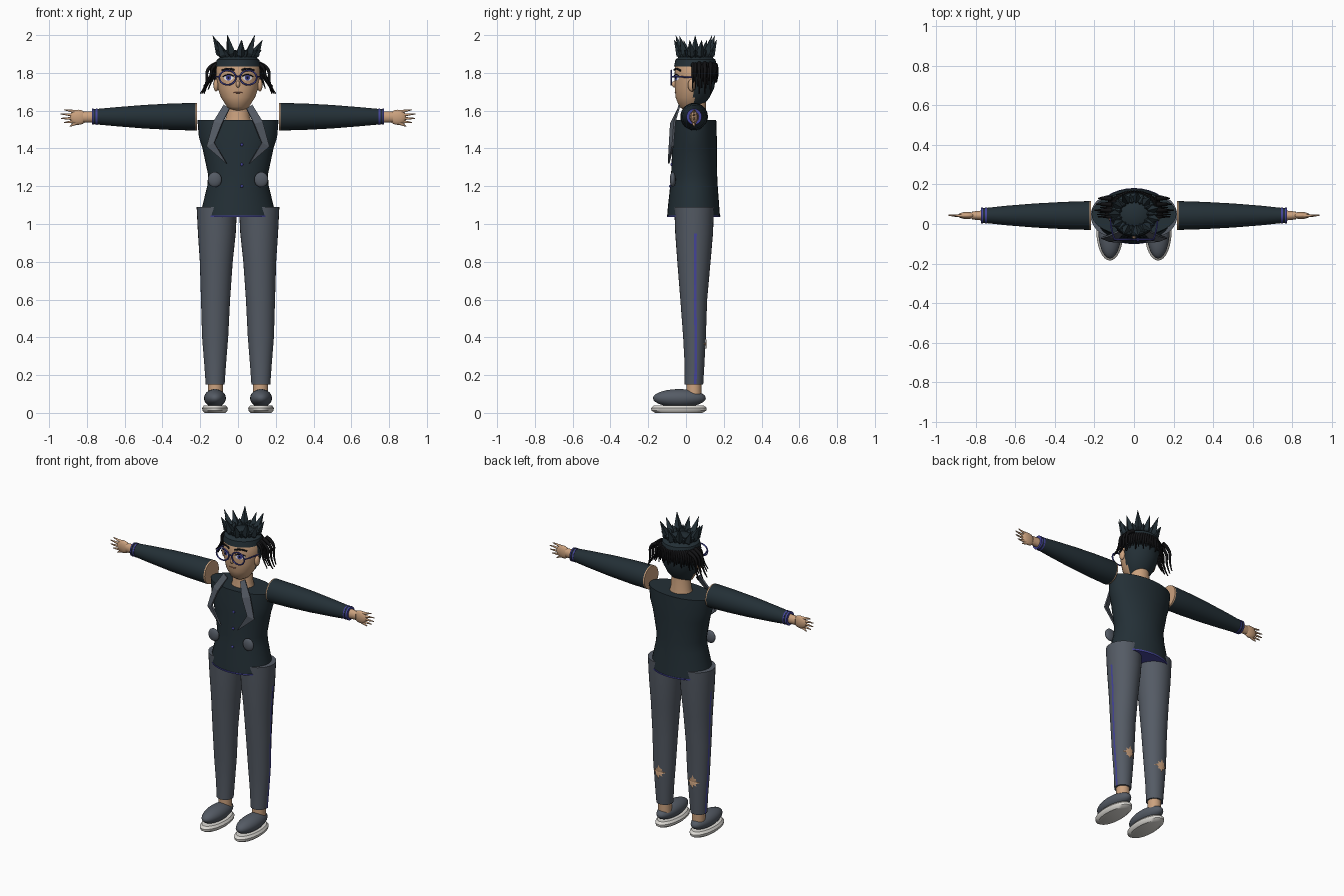
import bpy, bmesh, math
from math import sin, cos, pi, sqrt
from mathutils import Vector

cube = bpy.data.objects.get("Cube")
if cube:
    bpy.data.objects.remove(cube)


def material(name, rgb):
    m = bpy.data.materials.new(name)
    m.use_nodes = True
    m.diffuse_color = (*rgb, 1)
    m.node_tree.nodes["Principled BSDF"].inputs["Base Color"].default_value = (*rgb, 1)
    return m


SLATE = material("dark slate", (0.017, 0.029, 0.037))
GREY = material("blue grey", (0.09, 0.105, 0.13))
SKIN = material("skin", (0.6, 0.36, 0.21))
BLACK = material("black hair", (0.006, 0.006, 0.007))
BLUE = material("deep blue", (0.06, 0.06, 0.33))
CREAM = material("sole cream", (0.72, 0.7, 0.66))
WHITE = material("eye white", (0.8, 0.8, 0.85))
LIP = material("lip brown", (0.3, 0.13, 0.09))


def finish(name, bm, *mats, rule=None, smooth=True):
    bmesh.ops.recalc_face_normals(bm, faces=bm.faces)
    me = bpy.data.meshes.new(name)
    for f in bm.faces:
        f.smooth = smooth
        if rule:
            f.material_index = rule(f)
    # hard edges where the surface turns sharply
    for e in bm.edges:
        if len(e.link_faces) == 2 and e.calc_face_angle(0) > 0.7:
            e.smooth = False
    bm.to_mesh(me)
    bm.free()
    for m in mats:
        me.materials.append(m)
    ob = bpy.data.objects.new(name, me)
    bpy.context.collection.objects.link(ob)
    return ob


def loft(name, rings, *mats, axis="z", n=32, rule=None):
    """Ellipse stack; ring = (height, centre a, centre b, radius a, radius b)."""
    bm = bmesh.new()
    loops = []
    for h, ca, cb, ra, rb in rings:
        pts = [(ca + ra * cos(2 * pi * i / n), cb + rb * sin(2 * pi * i / n)) for i in range(n)]
        loops.append([bm.verts.new((a, b, h) if axis == "z" else (h, a, b)) for a, b in pts])
    for lo, hi in zip(loops, loops[1:]):
        for i in range(n):
            j = (i + 1) % n
            bm.faces.new((lo[i], lo[j], hi[j], hi[i]))
    bm.faces.new(loops[0])
    bm.faces.new(loops[-1])
    return finish(name, bm, *mats, rule=rule)


def ball(name, loc, size, mat):
    bm = bmesh.new()
    bmesh.ops.create_uvsphere(bm, u_segments=24, v_segments=14, radius=1)
    bmesh.ops.scale(bm, vec=size, verts=bm.verts)
    bmesh.ops.translate(bm, vec=loc, verts=bm.verts)
    return finish(name, bm, mat)


def tubes(name, paths, radius, mat, taper=False, closed=False):
    cu = bpy.data.curves.new(name, "CURVE")
    cu.dimensions = "3D"
    cu.bevel_depth = radius
    cu.bevel_resolution = 2
    cu.use_fill_caps = True
    for path in paths:
        sp = cu.splines.new("POLY" if closed else "NURBS")
        sp.points.add(len(path) - 1)
        for k, p in enumerate(path):
            sp.points[k].co = (*p, 1)
            sp.points[k].radius = 1 - 0.75 * k / (len(path) - 1) if taper else 1
        sp.use_cyclic_u = closed
        sp.use_endpoint_u = True
        sp.order_u = 3
    cu.materials.append(mat)
    ob = bpy.data.objects.new(name, cu)
    bpy.context.collection.objects.link(ob)


def patch(name, cx, cz, outline, depth, mat):
    """Thin fan of faces laid on a curved surface given by depth(x)."""
    bm = bmesh.new()
    mid = bm.verts.new((cx, depth(cx), cz))
    rim = [bm.verts.new((cx + x, depth(cx + x), cz + z)) for x, z in outline]
    for a, b in zip(rim, rim[1:] + rim[:1]):
        bm.faces.new((mid, a, b))
    finish(name, bm, mat)


def oval(a, b, n=24):
    return [(a * cos(2 * pi * i / n), b * sin(2 * pi * i / n)) for i in range(n)]


# Jacket body and neck
loft("jacket", [(1.04, 0, .04, .195, .14), (1.09, 0, .04, .19, .136), (1.2, 0, .042, .163, .126),
                (1.26, 0, .043, .158, .122), (1.4, 0, .045, .188, .118), (1.46, 0, .047, .207, .116),
                (1.55, 0, .05, .215, .11)], SLATE)
loft("jacket_hem", [(1.036, 0, .04, .196, .141), (1.045, 0, .04, .197, .142)], BLUE)
loft("neck", [(1.53, 0, .05, .075, .065), (1.57, 0, .05, .062, .058), (1.66, 0, .05, .055, .055)], SKIN)
for k, (z, y) in enumerate([(1.42, -.072), (1.315, -.077), (1.2, -.084)]):
    ball("button_%d" % (k + 1), (.02, y, z), (.008, .006, .008), BLUE)

# Head: hair covers the top and back
loft("head", [(1.6, 0, .025, .03, .03), (1.62, 0, .025, .058, .06), (1.67, 0, .035, .09, .09),
              (1.72, 0, .045, .108, .104), (1.78, 0, .05, .117, .11), (1.84, 0, .05, .115, .109),
              (1.88, 0, .05, .09, .088), (1.9, 0, .05, .06, .06), (1.91, 0, .05, .02, .02)],
     SKIN, SLATE, n=40,
     rule=lambda f: int(f.calc_center_median().z > 1.84 or f.calc_center_median().y > .04))
loft("hair_band", [(1.835, 0, .05, .119, .113), (1.87, 0, .05, .112, .106), (1.885, 0, .05, .09, .085)], SLATE)


def spike(name, base, tip, width):
    bm = bmesh.new()
    way = Vector(tip) - Vector(base)
    quat = way.to_track_quat("Z", "Y")
    ends = [bm.verts.new(base), bm.verts.new(tip)]
    mid = [bm.verts.new(Vector(base) + way * .35 + quat @ Vector((width * cos(a), width * sin(a), 0)))
           for a in (0, pi / 2, pi, 3 * pi / 2)]
    for a, b in zip(mid, mid[1:] + mid[:1]):
        for e in ends:
            bm.faces.new((a, b, e))
    finish(name, bm, SLATE, smooth=False)


for i in range(11):
    a = 2 * pi * i / 11 + .3
    ring = lambda r, z, t: (r * cos(t), .05 + r * .85 * sin(t), z)
    spike("hair_spike_%d" % i, ring(.07, 1.86, a), ring(.135, 1.975 + .025 * (i % 2), a), .026)
    spike("hair_leaf_%d" % i, ring(.06, 1.89, a + .28), ring(.125, 1.92, a + .28), .024)

# Loose black strands round the back and sides
strands = []
for i in range(33):
    t = -.12 + (pi + .24) * i / 32
    side = abs(cos(t)) ** 3
    drop = 1.75 - .05 * side + .014 * (i % 3)
    strands.append([(r * cos(t), .05 + r2 * sin(t), z) for r, r2, z in
                    [(.112, .106, 1.845), (.14, .114, 1.835), (.145, .116, 1.77),
                     (.13 + .055 * side, .112, drop)]])
tubes("loose_hair", strands, .011, BLACK, taper=True)
tubes("side_locks", [[(s * .11, y, 1.85), (s * .17, y, 1.83), (s * .16, y, 1.74), (s * (.2 - k * .01), y, 1.69)]
                     for s in (-1, 1) for k, y in enumerate((.07, .1, .13))], .012, BLACK, taper=True)


# Face
def face(gap):
    return lambda x: .05 - .11 * sqrt(1 - min(.95, (x / .117) ** 2)) - gap


ball("nose", (0, -.06, 1.74), (.011, .015, .018), SKIN)
tubes("mouth", [[(-.022, -.053, 1.697), (0, -.061, 1.692), (.022, -.053, 1.697)]], .003, LIP)
tubes("glasses_bridge", [[(-.012, -.078, 1.78), (0, -.08, 1.786), (.012, -.078, 1.78)]], .004, BLUE)

jag = [(r * .047 * cos(2 * pi * i / 16), r * .045 * sin(2 * pi * i / 16))
       for i, r in enumerate([1, .5, .8, .45, 1, .6, .75, .5] * 2)]

for s, side in ((1, "left"), (-1, "right")):
    # Eyes, brows, glasses and ears
    ex = s * .05
    patch(side + "_eye_white", ex, 1.775, oval(.026, .016), face(.003), WHITE)
    patch(side + "_iris", ex, 1.775, oval(.014, .015), face(.005), BLUE)
    patch(side + "_pupil", ex, 1.775, oval(.006, .007), face(.007), BLACK)
    tubes(side + "_lash", [[(s * x, face(.005)(x), z) for x, z in
                            ((.022, 1.782), (.05, 1.8), (.08, 1.78))]], .003, BLACK)
    tubes(side + "_brow", [[(s * x, face(.004)(x), z) for x, z in
                            ((.02, 1.815), (.05, 1.83), (.085, 1.812))]], .005, BLACK)
    tubes(side + "_lens_rim", [[(s * .055 + x, -.078, 1.775 + z) for x, z in oval(.044, .038)]],
          .0045, BLUE, closed=True)
    tubes(side + "_temple", [[(s * .098, -.077, 1.78), (s * .118, -.03, 1.78), (s * .12, .04, 1.775)]], .004, BLUE)
    ball(side + "_ear", (s * .116, .03, 1.735), (.014, .02, .033), SKIN)

    # Lapel and pocket
    bm = bmesh.new()
    outline = [(.045, -.04, 1.61), (.075, -.035, 1.63), (.13, -.06, 1.54), (.165, -.07, 1.41),
               (.06, -.092, 1.32), (.125, -.086, 1.43), (.085, -.08, 1.53)]
    vs = [bm.verts.new((s * x, y, z)) for x, y, z in outline]
    for q in ((0, 1, 2, 6), (6, 2, 3, 5), (5, 3, 4)):
        bm.faces.new([vs[k] for k in q])
    lapel = finish(side + "_lapel", bm, GREY, smooth=False)
    mod = lapel.modifiers.new("thickness", "SOLIDIFY")
    mod.thickness = .01
    mod.offset = 0
    ball(side + "_pocket", (s * .123, -.07, 1.235), (.037, .016, .04), GREY)

    # Sleeve with a bare shoulder end, cuff rings and hand
    loft(side + "_sleeve", [(s * x, .043, 1.568, ra, rb) for x, ra, rb in
         ((.217, .072, .072), (.225, .073, .073), (.35, .069, .07), (.5, .061, .062),
          (.65, .049, .05), (.77, .036, .039))], SLATE, SKIN, axis="x",
         rule=lambda f: int(abs(f.calc_center_median().x) < .224))
    for k, x in enumerate((.745, .765)):
        loft(side + "_cuff_ring_%d" % k, [(s * x, .043, 1.568, .041, .043),
                                         (s * (x + .009), .043, 1.568, .04, .042)], BLUE, axis="x")
    loft(side + "_wrist", [(s * .76, .043, 1.567, .026, .03), (s * .82, .043, 1.566, .02, .028)], SKIN, axis="x")
    ball(side + "_palm", (s * .845, .043, 1.565), (.046, .018, .04), SKIN)
    tubes(side + "_fingers", [[(s * .855, .043, a), (s * (x + .855) / 2, .04, (a + b) / 2), (s * x, .045, b)]
                              for a, x, b in ((1.593, .918, 1.605), (1.576, .94, 1.583), (1.559, .938, 1.559),
                                              (1.543, .922, 1.537), (1.535, .89, 1.517))],
          .0105, SKIN, taper=True)

    # Trouser leg, outer stripe and torn patch
    legs = [(1.09, .112, .043, .107, .105), (.95, .112, .043, .1, .1), (.8, .115, .042, .087, .088),
            (.6, .119, .041, .077, .071), (.4, .121, .045, .069, .06), (.25, .121, .045, .057, .052),
            (.15, .121, .042, .05, .049)]
    loft(side + "_trouser_leg", [(z, s * cx, cy, rx, ry) for z, cx, cy, rx, ry in legs], GREY)
    bm = bmesh.new()
    rows = [[bm.verts.new((s * (cx + rx + .002), cy + d, z)) for d in (0, .014)]
            for z, cx, cy, rx, ry in legs[1:]]
    for a, b in zip(rows, rows[1:]):
        bm.faces.new((a[0], a[1], b[1], b[0]))
    finish(side + "_stripe", bm, BLUE)
    patch(side + "_torn_patch", s * .121, .365, jag,
          lambda x: .049 + .06 * sqrt(1 - ((x - s * .121) / .067) ** 2), SKIN)

    # Ankle, shoe and sole
    loft(side + "_ankle", [(.09, s * .12, .042, .04, .04), (.16, s * .12, .042, .04, .04)], SKIN)
    ball(side + "_shoe", (s * .122, -.035, .078), (.058, .14, .048), GREY)
    loft(side + "_sole", [(z, s * .122, -.038, rx, ry) for z, rx, ry in
         ((0, .054, .125), (.012, .066, .145), (.026, .068, .147), (.04, .058, .132))], CREAM)
